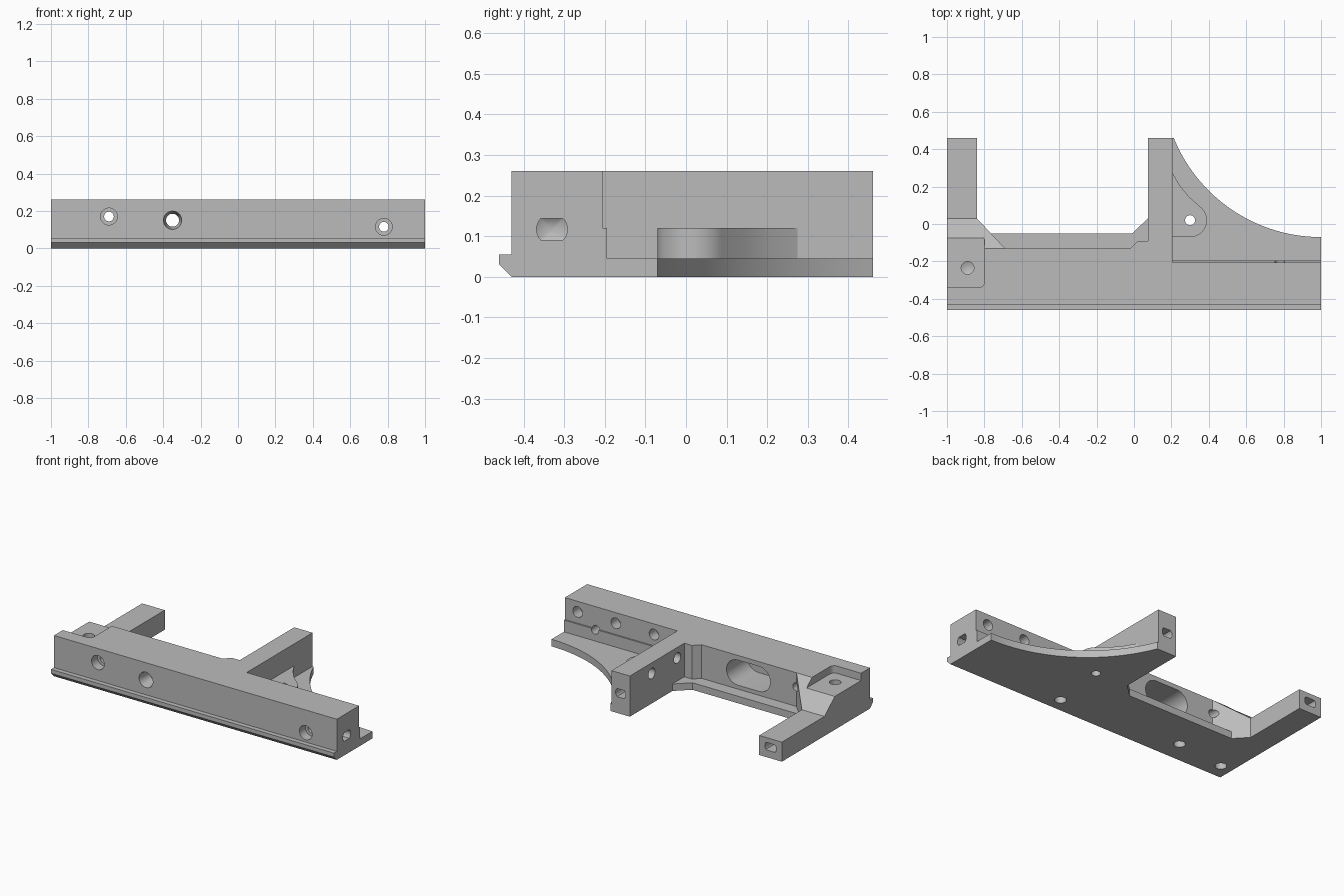
import bpy, bmesh
from math import radians, cos, sin, asin, pi
from mathutils import Vector, Matrix

cube = bpy.data.objects.get("Cube")
if cube:
    bpy.data.objects.remove(cube)

grey = bpy.data.materials.new("machined_grey")
grey.use_nodes = True
colour = (0.5, 0.5, 0.5, 1)
grey.diffuse_color = colour
grey.node_tree.nodes["Principled BSDF"].inputs["Base Color"].default_value = colour


def finish(name, bm):
    bmesh.ops.recalc_face_normals(bm, faces=bm.faces)
    mesh = bpy.data.meshes.new(name)
    bm.to_mesh(mesh)
    bm.free()
    mesh.materials.append(grey)
    obj = bpy.data.objects.new(name, mesh)
    bpy.context.scene.collection.objects.link(obj)
    return obj


def prism(name, points, lo, hi, axis="z"):
    """Extrude a flat outline: (x, y) along z, (y, z) along x, or (x, z) along y."""
    place = {"z": lambda a, b: (a, b, lo), "x": lambda a, b: (lo, a, b), "y": lambda a, b: (a, lo, b)}[axis]
    step = Vector([hi - lo if axis == k else 0 for k in "xyz"])
    bm = bmesh.new()
    face = bm.faces.new([bm.verts.new(place(a, b)) for a, b in points])
    new = bmesh.ops.extrude_face_region(bm, geom=[face])["geom"]
    bmesh.ops.translate(bm, vec=step, verts=[g for g in new if isinstance(g, bmesh.types.BMVert)])
    return finish(name, bm)


def arc(cx, cy, r, start, end, n=32):
    return [(cx + r * cos(radians(start + (end - start) * i / n)),
             cy + r * sin(radians(start + (end - start) * i / n))) for i in range(n + 1)]


def drill(mouth, direction, r, depth, r_end=None, flat=None, tip=0.0):
    """Round cutter; flat limits its height, tip adds a drill point."""
    d = Vector(direction)
    side = Vector((1, 0, 0)) if abs(d.z) > 0.5 else d.cross(Vector((0, 0, 1)))
    up = side.cross(d)
    over = 0.02
    bm = bmesh.new()
    bmesh.ops.create_cone(bm, cap_ends=True, segments=32, radius1=r,
                          radius2=r if r_end is None else r_end, depth=depth + over)
    if flat:
        for v in bm.verts:
            v.co.y = max(-flat, min(flat, v.co.y))
    if tip:
        bm.faces.ensure_lookup_table()
        cap = max(bm.faces, key=lambda f: f.calc_center_median().z)
        apex = bmesh.ops.poke(bm, faces=[cap])["verts"][0]
        apex.co.z += tip
    turn = Matrix((side, up, d)).transposed().to_4x4()
    centre = Vector(mouth) + d * ((depth - over) / 2)
    bmesh.ops.transform(bm, matrix=Matrix.Translation(centre) @ turn, verts=bm.verts)
    return finish("cutter", bm)


def combine(obj, other, mode, keep=False):
    mod = obj.modifiers.new("join", "BOOLEAN")
    mod.operation, mod.solver, mod.object = mode, "EXACT", other
    graph = bpy.context.evaluated_depsgraph_get()
    mesh = bpy.data.meshes.new_from_object(obj.evaluated_get(graph))
    obj.modifiers.clear()
    obj.data = mesh
    if not keep:
        bpy.data.objects.remove(other)


TOP, FLOOR, FRONT, BACK = 0.26, 0.045, -0.43, 0.46

# Front rail with its lower lip and stepped back, joined to the two arms
frame = prism("frame", [(FRONT, 0), (-0.46, 0.03), (-0.46, 0.055), (FRONT, 0.055), (FRONT, TOP),
                        (-0.205, TOP), (-0.205, 0.12), (-0.195, 0.12), (-0.195, 0)], -1, 1, "x")
arms = prism("arms", [(-1, -0.3), (0.205, -0.3), (0.205, BACK), (0.075, BACK), (0.075, -0.09),
                      (0.02, -0.09), (-0.02, -0.13), (-0.69, -0.13), (-0.84, 0.03),
                      (-0.84, BACK), (-1, BACK)], 0, TOP)
combine(frame, arms, "UNION")

# Side arm lowered behind a slope
combine(frame, prism("cutter", [(-0.29, 0.395), (0.03, 0.125), (0.6, 0.125), (0.6, 0.395)],
                     -1.1, -0.65, "x"), "DIFFERENCE")
# Shallow seat on the rail end
seat = [(-1.1, -0.07), (-1.1, -0.34)] + arc(-0.83, -0.31, 0.03, -90, 0, 8) + arc(-0.815, -0.085, 0.015, 0, 90, 6)
combine(frame, prism("cutter", seat, 0.213, 0.35), "DIFFERENCE")
# Long rounded recess in the back wall
slot = arc(-0.275, 0.15, 0.08, -90, 90, 16) + arc(-0.425, 0.15, 0.08, 90, 270, 16)
combine(frame, prism("cutter", slot, -0.34, -0.1, "y"), "DIFFERENCE")

# Floor plates and lug
ledge = prism("inner_ledge", [(-0.69, -0.13), (-0.765, -0.05), (-0.01, -0.05), (0.075, 0.03),
                              (0.075, -0.09), (0.02, -0.09), (-0.02, -0.13)], 0, FLOOR)
sweep_start = 180 + asin((0.78 - BACK) / 0.85) * 180 / pi
plate = prism("curved_plate", [(1, -0.195), (0.205, -0.195), (0.205, BACK)]
              + arc(1, 0.78, 0.85, sweep_start, 270, 40), 0, FLOOR)
lug = prism("corner_lug", [(0.205, -0.07)] + arc(0.3, 0.02, 0.09, -90, 50, 20)
            + [(0.295, 0.145), (0.245, 0.205), (0.205, 0.275)], FLOOR, 0.12)

# Bolt holes through the rail
for x, z in ((-0.69, 0.17), (0.78, 0.115)):
    combine(frame, drill((x, FRONT, z), (0, 1, 0), 0.045, 0.06), "DIFFERENCE")
    combine(frame, drill((x, FRONT, z), (0, 1, 0), 0.026, 0.4), "DIFFERENCE")
combine(frame, drill((-0.35, FRONT, 0.15), (0, 1, 0), 0.052, 0.12, r_end=0.03), "DIFFERENCE")

# Flattened sockets in the rail end and arm tips
for mouth, way, r, flat in (((1, -0.33, 0.117), (-1, 0, 0), 0.038, 0.027),
                            ((0.14, BACK, 0.13), (0, -1, 0), 0.036, 0.026),
                            ((-0.92, BACK, 0.07), (0, -1, 0), 0.04, 0.024)):
    combine(frame, drill(mouth, way, r, 0.1, flat=flat, tip=0.02), "DIFFERENCE")

# Blind holes in the back wall, inner arm, seat and underside
blind = [((x, -0.205, 0.192), (0, 1, 0)) for x in (0.91, 0.64, 0.37)]
blind = [(m, (0, -1, 0)) for m, _ in blind]
blind += [((0.075, y, 0.192), (1, 0, 0)) for y in (-0.02, 0.24)]
blind += [((-0.89, -0.235, 0.213), (0, 0, -1))]
blind += [((x, y, 0), (0, 0, 1)) for x, y in ((-0.92, -0.33), (-0.58, -0.29), (0.26, -0.34))]
for mouth, way in blind:
    combine(frame, drill(mouth, way, 0.034, 0.07, tip=0.015), "DIFFERENCE")

# Hole through the lug and plate
bore = drill((0.3, 0.02, 0), (0, 0, 1), 0.027, 0.2)
combine(lug, bore, "DIFFERENCE", keep=True)
combine(plate, bore, "DIFFERENCE")

# Smooth the round walls, keep corners sharp
bpy.ops.object.select_all(action="DESELECT")
for obj in (frame, ledge, plate, lug):
    obj.select_set(True)
bpy.context.view_layer.objects.active = frame
bpy.ops.object.shade_smooth_by_angle(angle=radians(30))
